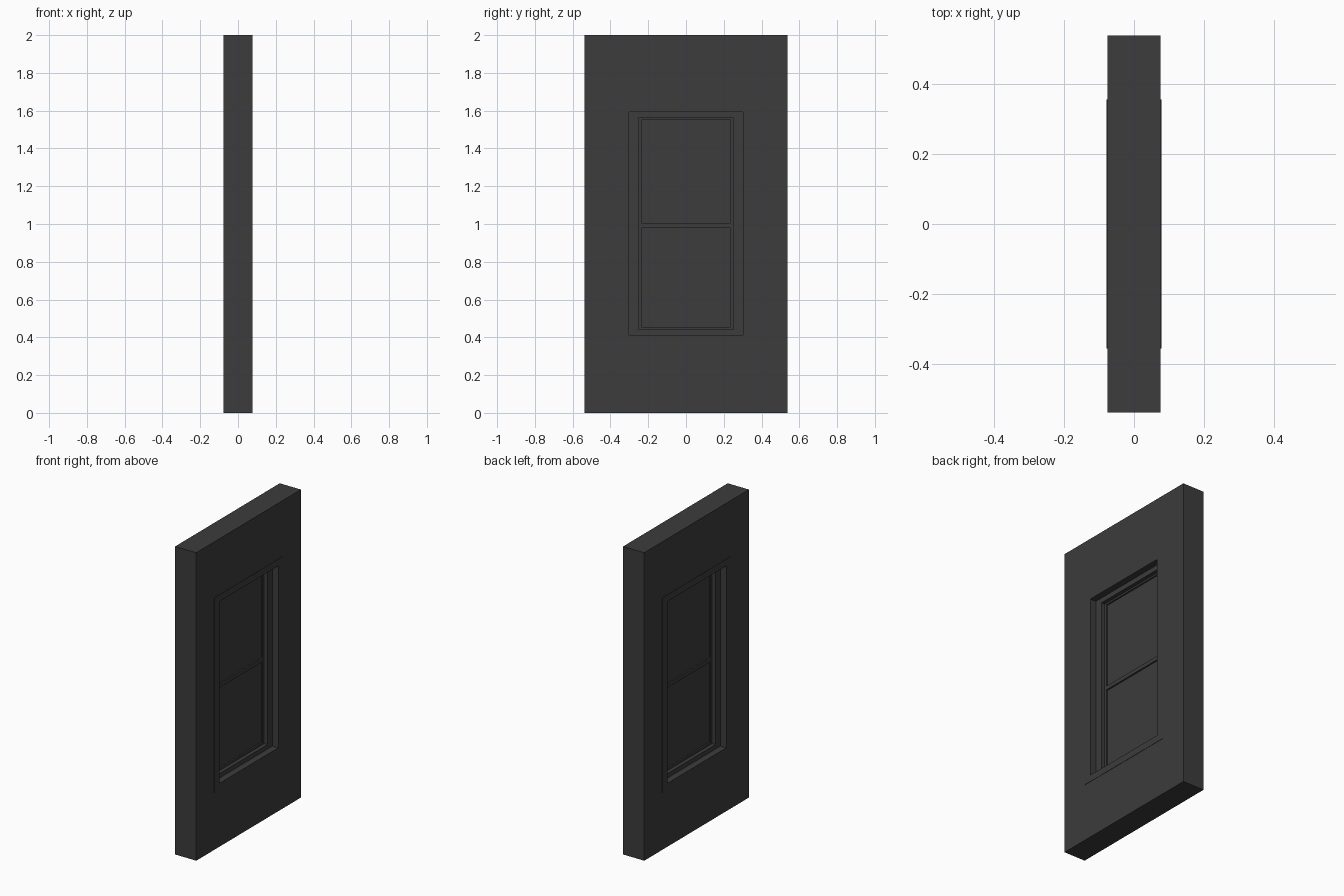
import bpy, bmesh

if "Cube" in bpy.data.objects:
    bpy.data.objects.remove(bpy.data.objects["Cube"])

dark = bpy.data.materials.new("dark_grey")
dark.diffuse_color = (0.045, 0.045, 0.045, 1)
dark.use_nodes = True
dark.node_tree.nodes["Principled BSDF"].inputs["Base Color"].default_value = dark.diffuse_color


def finish(name, bm):
    bmesh.ops.recalc_face_normals(bm, faces=bm.faces)
    mesh = bpy.data.meshes.new(name)
    bm.to_mesh(mesh)
    bm.free()
    mesh.materials.append(dark)
    obj = bpy.data.objects.new(name, mesh)
    bpy.context.collection.objects.link(obj)
    return obj


def ring(name, outer, inner, depth):
    """Rectangular frame in the YZ plane; rects are (half width, z low, z high)."""
    bm = bmesh.new()
    loops = []
    for (w, lo, hi), x in ((outer, depth), (inner, depth), (inner, -depth), (outer, -depth)):
        loops.append([bm.verts.new((x, y, z)) for y, z in ((-w, lo), (w, lo), (w, hi), (-w, hi))])
    for i in range(4):
        a, b = loops[i], loops[(i + 1) % 4]
        for j in range(4):
            k = (j + 1) % 4
            bm.faces.new((a[j], a[k], b[k], b[j]))
    return finish(name, bm)


def box(name, rect, depth):
    w, lo, hi = rect
    bm = bmesh.new()
    bmesh.ops.create_cube(bm, size=1)
    bmesh.ops.scale(bm, vec=(2 * depth, 2 * w, hi - lo), verts=bm.verts)
    bmesh.ops.translate(bm, vec=(0, 0, (hi + lo) / 2), verts=bm.verts)
    return finish(name, bm)


# Nested outlines from the wall edge to the glass
wall = (0.537, 0.0, 2.0)
casing = (0.354, 0.37, 1.637)
frame = (0.302, 0.413, 1.594)
sash = (0.252, 0.442, 1.562)
glass = (0.236, 0.456, 1.551)

# Wall panel with opening, then the stepped window frames, shallower inwards
ring("wall_panel", wall, casing, 0.076)
ring("window_casing", casing, frame, 0.078)
ring("window_frame", frame, sash, 0.036)
ring("window_sash", sash, glass, 0.012)

# Meeting rail between the two panes
box("meeting_rail", (glass[0], 0.98, 1.005), 0.012)

# Upper and lower panes
box("lower_pane", (glass[0], glass[1], 0.98), 0.002)
box("upper_pane", (glass[0], 1.005, glass[2]), 0.002)
